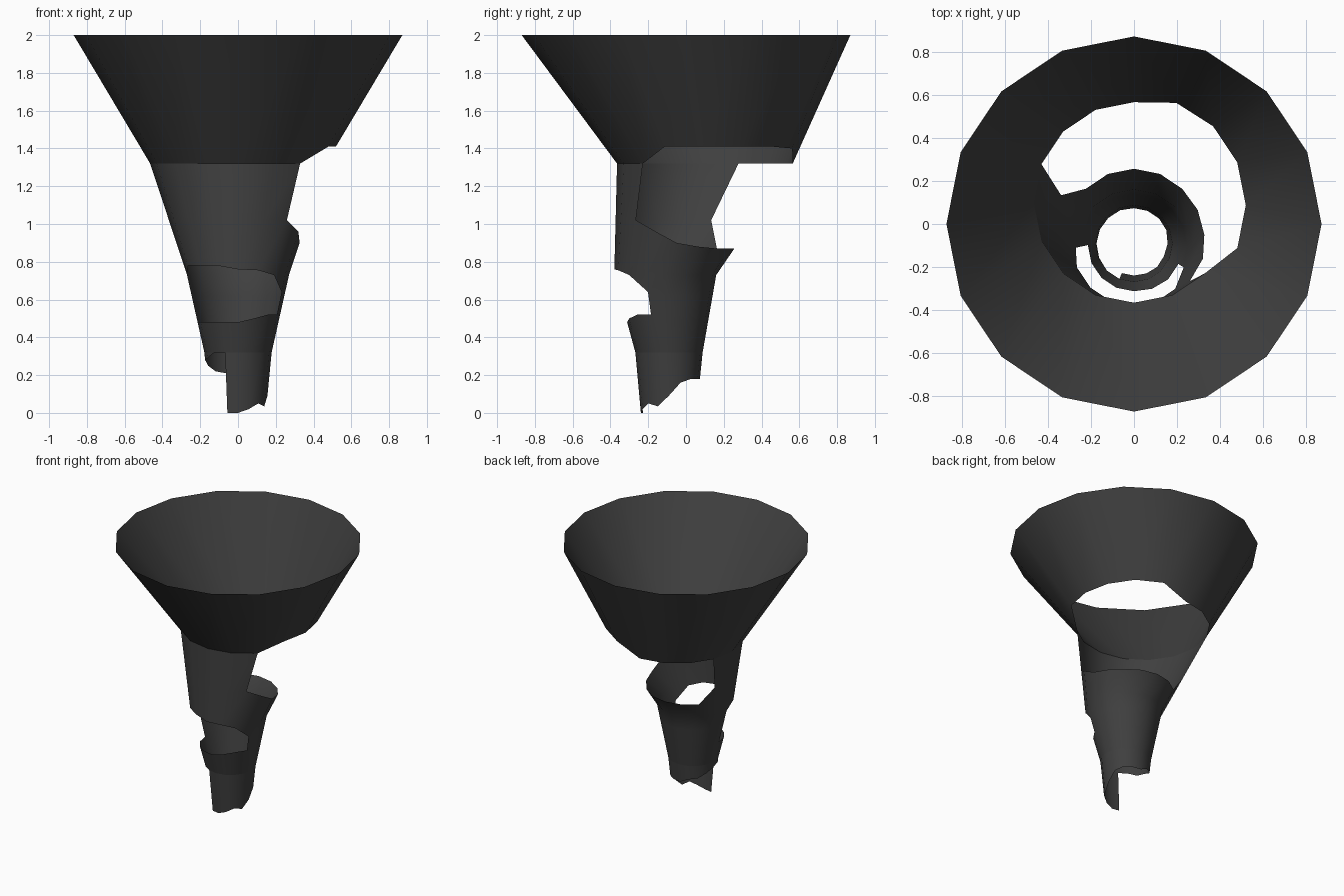
import bpy, bmesh, math

if "Cube" in bpy.data.objects:
    bpy.data.objects.remove(bpy.data.objects["Cube"])

N = 16
# profile rings: height, radius, centre y
RINGS = [(2.0, .87, 0), (1.32, .465, .10), (.73, .27, -.11), (.32, .178, -.09), (0, .147, -.092)]


def point(i, z):
    """Point on the leaning funnel surface at side index i and height z."""
    for (z0, r0, c0), (z1, r1, c1) in zip(RINGS, RINGS[1:]):
        if z >= z1 - 1e-6:
            break
    t = (z0 - z) / (z0 - z1)
    r, c = r0 + (r1 - r0) * t, c0 + (c1 - c0) * t
    a = 2 * math.pi * i / N
    return (r * math.cos(a), c + r * math.sin(a), z)


def level(default, changes=None):
    """Edge height for each of the 16 sides."""
    changes = changes or {}
    return [changes.get(i, default) for i in range(N)]


mat = bpy.data.materials.new("dark_grey")
mat.diffuse_color = (.05, .05, .05, 1)
mat.use_nodes = True
mat.node_tree.nodes["Principled BSDF"].inputs["Base Color"].default_value = mat.diffuse_color


def shell(name, bands):
    """Join bands (first side, last side, top edge, bottom edge) into one sheet."""
    bm = bmesh.new()
    for first, last, top, bot in bands:
        for i in range(first, last):
            j, k = i % N, (i + 1) % N
            corners = [point(j, bot[j]), point(k, bot[k])]
            if top[k] - bot[k] > 1e-4:
                corners.append(point(k, top[k]))
            if top[j] - bot[j] > 1e-4:
                corners.append(point(j, top[j]))
            if len(corners) > 2:
                bm.faces.new([bm.verts.new(p) for p in corners])
    bmesh.ops.remove_doubles(bm, verts=bm.verts, dist=.0005)
    me = bpy.data.meshes.new(name)
    bm.to_mesh(me)
    bm.free()
    me.materials.append(mat)
    ob = bpy.data.objects.new(name, me)
    bpy.context.collection.objects.link(ob)
    bpy.ops.object.select_all(action='DESELECT')
    ob.select_set(True)
    bpy.context.view_layer.objects.active = ob
    bpy.ops.object.shade_smooth_by_angle(angle=math.radians(30))
    return ob


# edges of the sheet, with raised or ragged places
cone_bottom = level(1.32, {15: 1.41, 0: 1.41, 1: 1.41, 2: 1.41, 3: 1.40})
neck = level(1.32)
cup_top = level(.87, {**{i: 1.02 for i in range(7, 15)}, 15: .96, 0: .90, 1: .88})
waist = level(.73, {9: .78, 10: .78, 11: .78, 12: .76, 13: .755})
hole_side = level(.62, {14: .73, 15: .64})
hole_bottom = level(.48, {13: .50, 14: .52, 15: .52})
spout_top = level(.32)
spout_bottom = level(.18, {11: 0, 12: 0, 13: .02, 14: .05, 15: .035, 0: .09, 1: .16,
                           5: .21, 6: .22, 7: .25, 8: .28, 9: .29, 10: .32})

# wide upper cone
shell("upper_cone", [(0, N, level(2.0), cone_bottom)])
# neck strip, cup with open back rim, and front opening
shell("body", [
    (7, 14, neck, cup_top),
    (0, N, cup_top, waist),
    (14, 24, waist, hole_side),
    (15, 24, hole_side, hole_bottom),
    (0, N, hole_bottom, spout_top),
])
# ragged spout, missing its front left corner
shell("spout", [(11, 26, spout_top, spout_bottom)])
